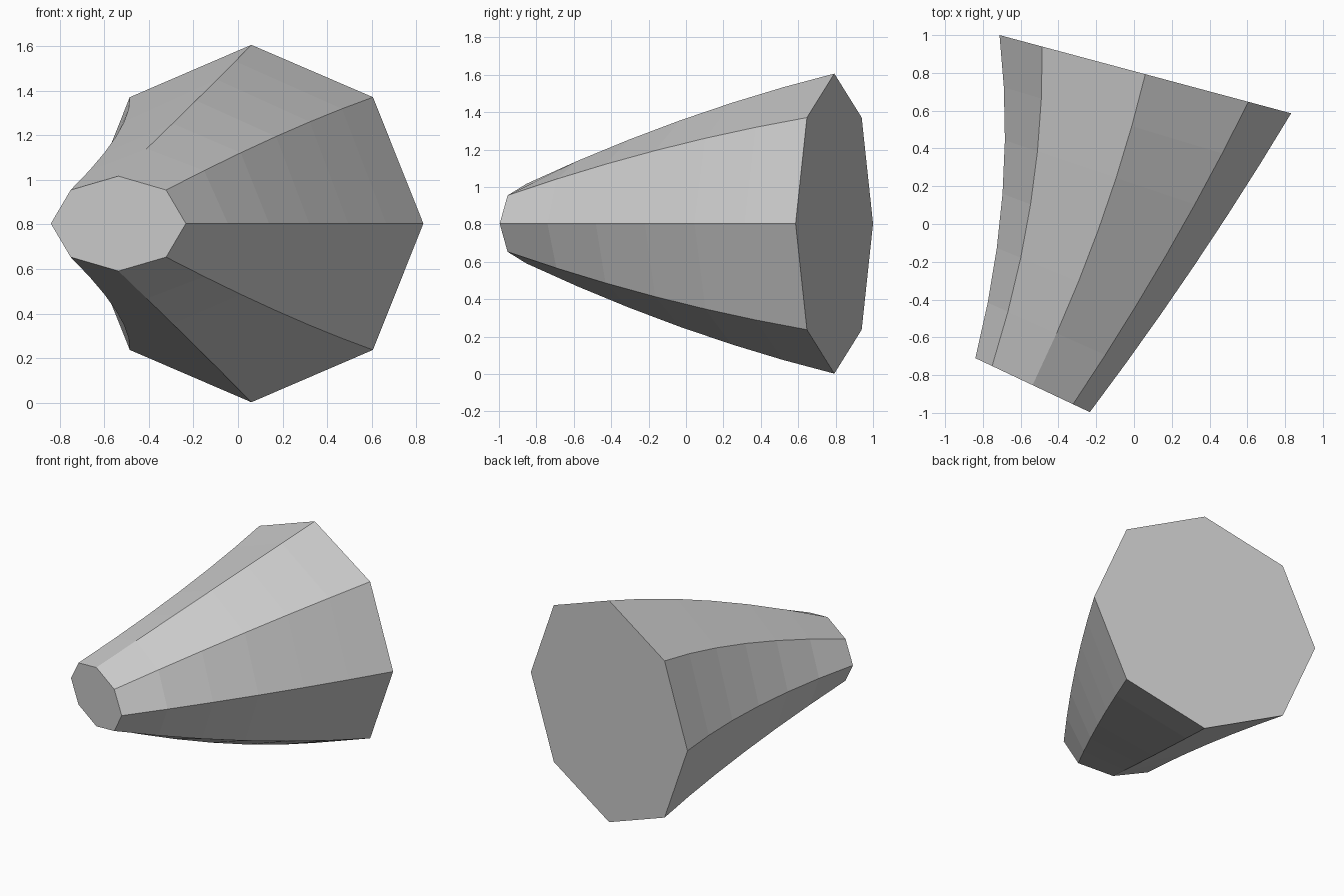
import bpy
import bmesh
from math import cos, sin, pi
from mathutils import Vector

SIDES, SEGMENTS = 8, 6

# Remove the default cube
cube = bpy.data.objects.get("Cube")
if cube:
    bpy.data.objects.remove(cube, do_unlink=True)

# Single plain material
grey = bpy.data.materials.new("light_grey")
grey.use_nodes = True
colour = (0.6, 0.6, 0.6, 1)
grey.diffuse_color = colour
grey.node_tree.nodes["Principled BSDF"].inputs["Base Color"].default_value = colour


def bowed(start, end, bow, t):
    """Blend from start to end, bulging by bow at the middle."""
    return Vector(start).lerp(Vector(end), t) + Vector(bow) * 4 * t * (1 - t)


def ring(bm, t):
    """Octagonal section at t, from the small end to the large end."""
    centre = bowed((-0.537, -0.853, 0.804), (0.06, 0.793, 0.804), (0.05, 0, 0), t)
    across = bowed((0.303, -0.143, 0), (0.772, -0.207, 0), (-0.03, -0.015, 0), t)
    up = bowed((0, 0, 0.213), (0, 0, 0.802), (0, 0, 0.045), t)
    angles = [2 * pi * i / SIDES for i in range(SIDES)]
    return [bm.verts.new(centre + across * cos(a) + up * sin(a)) for a in angles]


# Curved tapering body with flat caps
bm = bmesh.new()
rings = [ring(bm, s / SEGMENTS) for s in range(SEGMENTS + 1)]
for low, high in zip(rings, rings[1:]):
    for i in range(SIDES):
        j = (i + 1) % SIDES
        bm.faces.new((low[i], low[j], high[j], high[i]))
bm.faces.new(rings[0])
bm.faces.new(rings[-1])
bmesh.ops.recalc_face_normals(bm, faces=bm.faces)

mesh = bpy.data.meshes.new("tapered_body")
bm.to_mesh(mesh)
bm.free()
mesh.materials.append(grey)
body = bpy.data.objects.new("tapered_body", mesh)
bpy.context.collection.objects.link(body)
